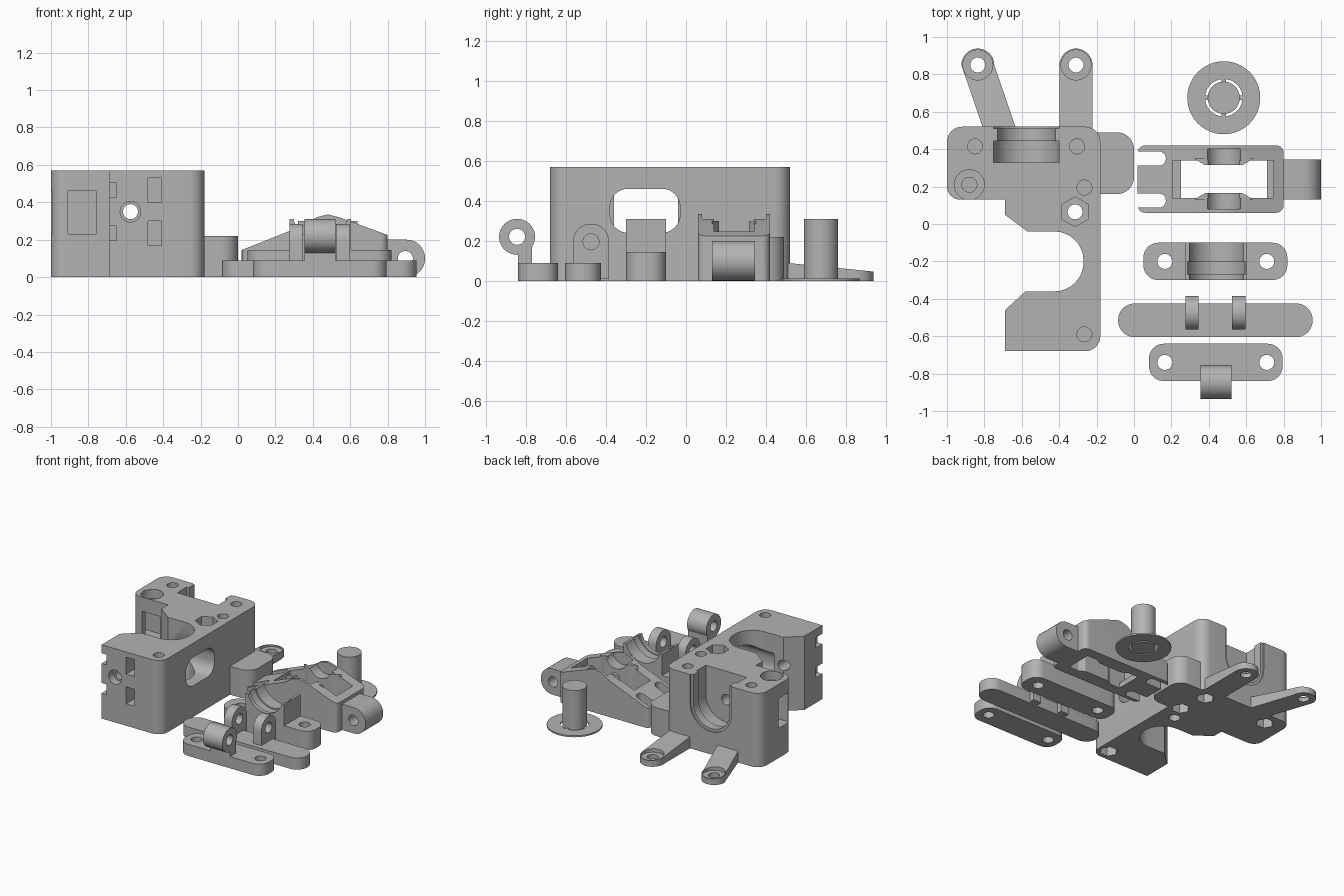
import bpy, bmesh, math
from mathutils import Vector

if "Cube" in bpy.data.objects:
    bpy.data.objects.remove(bpy.data.objects["Cube"])

grey = bpy.data.materials.new("plain grey plastic")
grey.use_nodes = True
grey.diffuse_color = (0.45, 0.45, 0.45, 1)
grey.node_tree.nodes["Principled BSDF"].inputs["Base Color"].default_value = (0.45, 0.45, 0.45, 1)


def rounded(points, steps=8):
    """Outline from corners (a, b) or (a, b, radius)."""
    out = []
    for i, p in enumerate(points):
        c = Vector(p[:2])
        if len(p) < 3:
            out.append(c)
            continue
        u = (Vector(points[i - 1][:2]) - c).normalized()
        v = (Vector(points[(i + 1) % len(points)][:2]) - c).normalized()
        half = u.angle(v) / 2
        centre = c + (u + v).normalized() * p[2] / math.sin(half)
        start = c + u * p[2] / math.tan(half) - centre
        end = c + v * p[2] / math.tan(half) - centre
        a0 = math.atan2(start.y, start.x)
        turn = math.remainder(math.atan2(end.y, end.x) - a0, math.tau)
        for k in range(steps + 1):
            a = a0 + turn * k / steps
            out.append(centre + Vector((math.cos(a), math.sin(a))) * p[2])
    return out


def circle(a, b, r, n=40, start=0.0, sweep=math.tau):
    full = sweep == math.tau
    count = n if full else n + 1
    return [(a + r * math.cos(start + sweep * i / n), b + r * math.sin(start + sweep * i / n))
            for i in range(count)]


def rect(a0, b0, a1, b1, r=0):
    pts = [(a0, b0), (a1, b0), (a1, b1), (a0, b1)]
    return [(*p, r) for p in pts] if r else pts


def trough(a, b, r, top):
    """U shape, open upward."""
    return circle(a, b, r, 28, math.pi, math.pi) + [(a + r, top), (a - r, top)]


def prism(name, points, lo, hi, axis="z"):
    place = {"z": lambda a, b, h: (a, b, h), "y": lambda a, b, h: (a, h, b),
             "x": lambda a, b, h: (h, a, b)}[axis]
    bm = bmesh.new()
    ring = rounded(points)
    low = [bm.verts.new(place(a, b, lo)) for a, b in ring]
    high = [bm.verts.new(place(a, b, hi)) for a, b in ring]
    bm.faces.new(low)
    bm.faces.new(high)
    n = len(ring)
    for i in range(n):
        j = (i + 1) % n
        bm.faces.new((low[i], low[j], high[j], high[i]))
    bmesh.ops.recalc_face_normals(bm, faces=bm.faces)
    mesh = bpy.data.meshes.new(name)
    bm.to_mesh(mesh)
    bm.free()
    mesh.materials.append(grey)
    ob = bpy.data.objects.new(name, mesh)
    bpy.context.collection.objects.link(ob)
    return ob


def combine(ob, *args, op="DIFFERENCE"):
    """Cut (or add) a prism and bake the result."""
    tool = prism("tool", *args)
    mod = ob.modifiers.new("bool", "BOOLEAN")
    mod.object, mod.operation, mod.solver = tool, op, "EXACT"
    baked = bpy.data.meshes.new_from_object(ob.evaluated_get(bpy.context.evaluated_depsgraph_get()))
    ob.modifiers.clear()
    ob.data = baked
    bpy.data.objects.remove(tool)


def add(ob, *args):
    combine(ob, *args, op="UNION")


# Main housing with its round motor gap
H = 0.57
housing = prism("housing", [
    (-1, 0.13, 0.07), (-0.69, 0.13), (-0.69, 0.05), (-0.57, -0.04), (-0.27, -0.04, 0.155),
    (-0.27, -0.36, 0.155), (-0.58, -0.36), (-0.69, -0.46), (-0.69, -0.68), (-0.18, -0.68, 0.08),
    (-0.18, 0.52, 0.08), (-1, 0.52, 0.08)], 0, H)
add(housing, [(-0.3, 0.16), (0, 0.16, 0.09), (0, 0.49, 0.09), (-0.3, 0.49)], 0, 0.22)
# Side window
combine(housing, rect(-0.38, 0.24, -0.03, 0.46, 0.09), -0.5, -0.1, "x")
# Bearing seat with an inner rib, and the shaft bore
for r, lo, hi in ((0.175, 0.33, 0.445), (0.155, 0.44, 0.515), (0.175, 0.51, 0.6)):
    combine(housing, trough(-0.575, 0.35, r, 0.7), lo, hi, "y")
combine(housing, circle(-0.575, 0.35, 0.04), -0.8, 0.4, "y")
combine(housing, circle(-0.575, 0.35, 0.055), -0.8, -0.62, "y")
# Corner nut chamber open to the front and the side
combine(housing, rect(-0.91, 0.23, -0.76, 0.46), 0.1, 0.3, "y")
combine(housing, rect(0.17, 0.23, 0.3, 0.46), -1.1, -0.8, "x")
# Tie slots in the front wall
for z in (0.235, 0.465):
    combine(housing, rect(-0.48, z - 0.065, -0.41, z + 0.065), -0.8, -0.58, "y")
    combine(housing, rect(-0.75, z - 0.04, -0.65, z + 0.04), -0.8, -0.6, "y")
# Screw holes with hexagonal nut pockets below
for x, y in ((-0.85, 0.415), (-0.305, 0.415), (-0.265, 0.195), (-0.265, -0.59)):
    combine(housing, circle(x, y, 0.04, 24), 0.3, 0.7)
    combine(housing, circle(x, y, 0.065, 6), -0.1, 0.1)
combine(housing, circle(-0.88, 0.21, 0.08), 0.5, 0.7)
combine(housing, circle(-0.88, 0.21, 0.04, 24), 0.4, 0.7)
combine(housing, circle(-0.315, 0.065, 0.08, 6, math.pi / 6), 0.45, 0.7)
combine(housing, circle(-0.315, 0.065, 0.04, 24), -0.1, 0.7)

# Sloping mounting arms
for side, x, base in (("left", -0.31, -0.31), ("right", -0.835, -0.715)):
    arm = prism(side + "_mounting_arm", circle(x, 0.85, 0.088, 24, 0, math.pi)
                + [(base - 0.088, 0.5), (base + 0.088, 0.5)], 0, 0.09)
    combine(arm, [(0.4, 0.1), (1, 0.04), (1, 0.3), (0.4, 0.3)], -1.2, 0, "x")
    combine(arm, circle(x, 0.85, 0.08), 0.035, 0.2)
    combine(arm, circle(x, 0.85, 0.04, 24), -0.1, 0.2)

# Idler frame: sloped block, open well, axle groove
idler = prism("idler_frame", rect(0.02, 0.06, 0.8, 0.42, 0.04), 0, 0.36)
combine(idler, [(-0.1, 0.145), (0.02, 0.145), (0.36, 0.28), (0.42, 0.32), (0.48, 0.335),
                (0.54, 0.32), (0.61, 0.295), (0.8, 0.225), (0.9, 0.225), (0.9, 0.5), (-0.1, 0.5)],
        0, 0.5, "y")
combine(idler, rect(0.205, 0.14, 0.745, 0.34), 0.04, 0.5)
combine(idler, rect(0.25, 0.14, 0.71, 0.34), -0.1, 0.5)
for wall, inner in ((0.13, 0.165), (0.35, 0.315)):
    add(idler, [(0.32, wall), (0.38, inner), (0.58, inner), (0.64, wall)], 0, 0.3)
combine(idler, trough(0.48, 0.335, 0.092, 0.5), 0.08, 0.4, "y")
for y in (0.125, 0.35):
    combine(idler, [(-0.1, y - 0.038), (0.17, y - 0.038, 0.036),
                    (0.17, y + 0.038, 0.036), (-0.1, y + 0.038)], -0.1, 0.5)
add(idler, [(0.76, 0), (1, 0, 0.098), (1, 0.2, 0.098), (0.76, 0.2)], 0.13, 0.345, "y")
combine(idler, circle(0.895, 0.1, 0.04), 0.1, 0.4, "y")

# Bearing clamp
clamp = prism("bearing_clamp", rect(0.05, -0.3, 0.82, -0.1, 0.08), 0, 0.145)
add(clamp, rect(0.275, -0.3, 0.605, -0.1), 0, 0.31)
for r, lo, hi in ((0.15, -0.4, 0), (0.16, -0.27, -0.2)):
    combine(clamp, trough(0.44, 0.35, r, 0.5), lo, hi, "y")

# Lever plate with two hinge ears
lever = prism("lever_plate", rect(-0.085, -0.605, 0.955, -0.425, 0.088), 0, 0.09)
for x in (0.275, 0.525):
    add(lever, [(-0.565, 0.01), (-0.385, 0.01), (-0.385, 0.285, 0.088), (-0.565, 0.285, 0.088)],
        x, x + 0.07, "x")
combine(lever, circle(-0.475, 0.195, 0.04), 0.2, 0.7, "x")

# Hinge plate with a barrel on a neck
hinge = prism("hinge_plate", rect(0.08, -0.84, 0.795, -0.64, 0.08), 0, 0.09)
add(hinge, rect(-0.84, 0.01, -0.77, 0.22), 0.355, 0.52, "x")
add(hinge, circle(-0.845, 0.22, 0.09), 0.355, 0.52, "x")
combine(hinge, circle(-0.845, 0.22, 0.04), 0.2, 0.7, "x")

# Screw holes of the clamp and the hinge plate
for plate, y in ((clamp, -0.2), (hinge, -0.74)):
    for x in (0.165, 0.71):
        combine(plate, circle(x, y, 0.04), -0.1, 0.3)

# Pin standing in a thin brim, held by four bridges
prism("pin", circle(0.48, 0.675, 0.086), 0, 0.31)
brim = prism("pin_brim", circle(0.48, 0.675, 0.195, 64), 0, 0.012)
combine(brim, circle(0.48, 0.675, 0.1), -0.1, 0.1)
for i in range(4):
    a = i * math.pi / 2
    x, y = 0.48 + 0.093 * math.cos(a), 0.675 + 0.093 * math.sin(a)
    prism("brim_bridge", rect(x - 0.012, y - 0.012, x + 0.012, y + 0.012), 0, 0.011)

# Smooth the round walls, keep the edges sharp
bpy.ops.object.select_all(action="DESELECT")
for ob in bpy.context.collection.objects:
    if ob.type == "MESH" and grey.name in ob.data.materials:
        ob.select_set(True)
        bpy.context.view_layer.objects.active = ob
bpy.ops.object.shade_smooth_by_angle(angle=math.radians(30))
